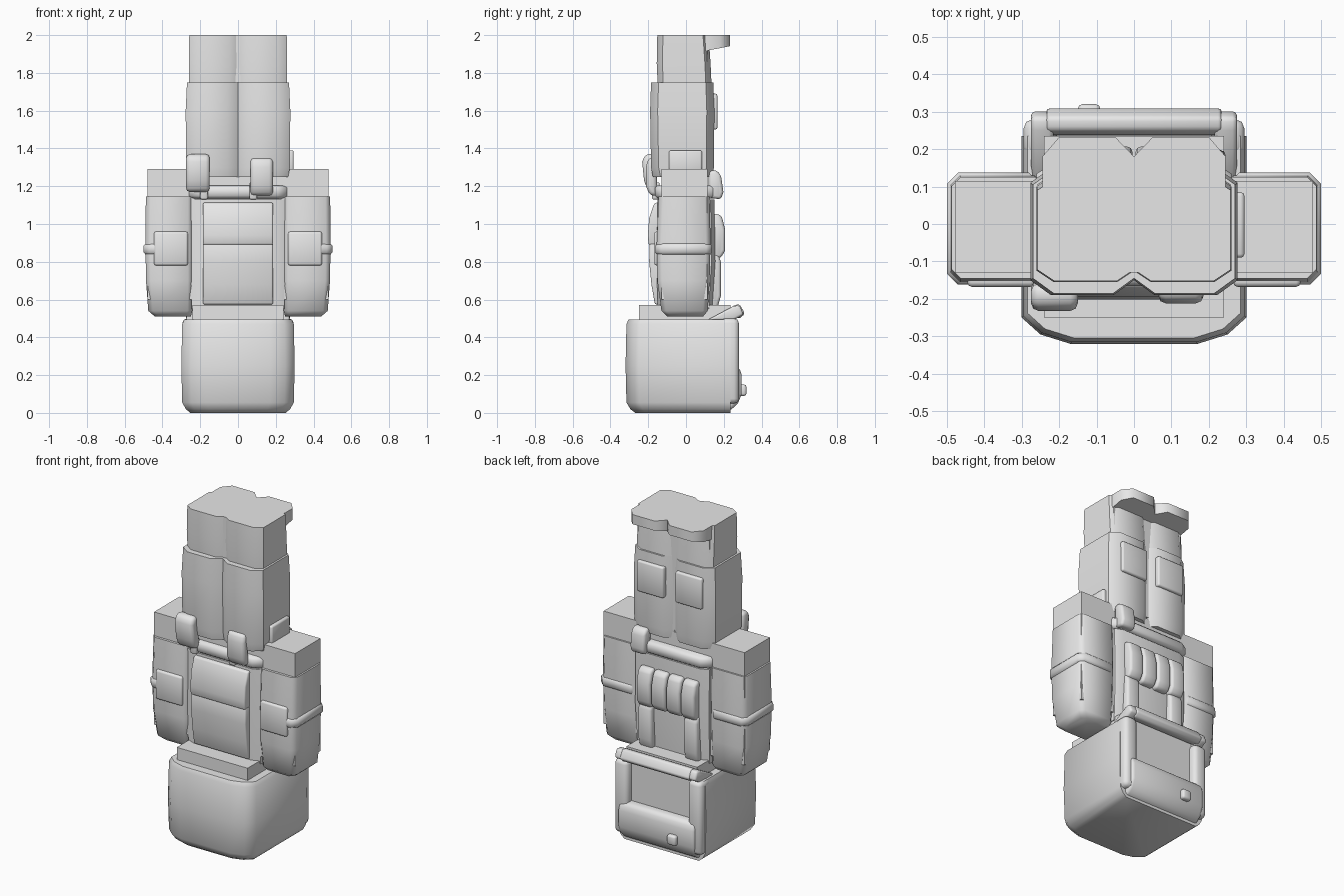
import bpy, bmesh, math

cube = bpy.data.objects.get("Cube")
if cube:
    bpy.data.objects.remove(cube, do_unlink=True)

grey = bpy.data.materials.new("plain grey")
grey.use_nodes = True
grey.diffuse_color = (0.8, 0.8, 0.8, 1)
grey.node_tree.nodes["Principled BSDF"].inputs["Base Color"].default_value = (0.8, 0.8, 0.8, 1)


def skin(name, rings, bevel=0):
    """Join equal rings of points into a closed solid."""
    bm = bmesh.new()
    loops = [[bm.verts.new(p) for p in ring] for ring in rings]
    n = len(loops[0])
    for a, b in zip(loops, loops[1:]):
        for i in range(n):
            j = (i + 1) % n
            bm.faces.new((a[i], a[j], b[j], b[i]))
    bm.faces.new(loops[0][::-1])
    bm.faces.new(loops[-1])
    bmesh.ops.recalc_face_normals(bm, faces=bm.faces)
    mesh = bpy.data.meshes.new(name)
    bm.to_mesh(mesh)
    bm.free()
    mesh.materials.append(grey)
    ob = bpy.data.objects.new(name, mesh)
    bpy.context.collection.objects.link(ob)
    bpy.ops.object.select_all(action='DESELECT')
    ob.select_set(True)
    bpy.context.view_layer.objects.active = ob
    if bevel:
        mod = ob.modifiers.new("soft edges", 'BEVEL')
        mod.width = bevel
        mod.segments = 2
        bpy.ops.object.modifier_apply(modifier=mod.name)
    bpy.ops.object.shade_smooth_by_angle(angle=math.radians(52))
    return ob


def octagon(x0, x1, y0, y1, cx, cy, z):
    return [(x0 + cx, y0, z), (x1 - cx, y0, z), (x1, y0 + cy, z), (x1, y1 - cy, z),
            (x1 - cx, y1, z), (x0 + cx, y1, z), (x0, y1 - cy, z), (x0, y0 + cy, z)]


def loft(name, cx, cy, levels):
    """Upright solid with chamfered corners; levels are z, x0, x1, y0, y1."""
    return skin(name, [octagon(x0, x1, y0, y1, cx, cy, z) for z, x0, x1, y0, y1 in levels])


def box(name, x, y, z, bevel=0):
    ring = [(x[0], y[0]), (x[1], y[0]), (x[1], y[1]), (x[0], y[1])]
    return skin(name, [[(a, b, h) for a, b in ring] for h in z], bevel)


def side_profile(name, x, outline, bevel=0):
    """Extrude a y, z outline across x."""
    return skin(name, [[(h, a, b) for a, b in outline] for h in x], bevel)


def span(s, a, b):
    return (a, b) if s > 0 else (-b, -a)


# Head and helmet shell
box("head", (-.24, .24), (-.25, .235), (.06, .57))
skin("helmet", [[(-.17 * k, -.32 * k, z), (.17 * k, -.32 * k, z), (.25 * k, -.295 * k, z),
                 (.3 * k, -.25 * k, z), (.3 * k, .235, z), (-.3 * k, .235, z),
                 (-.3 * k, -.25 * k, z), (-.25 * k, -.295 * k, z)]
                for z, k in ((0, .84), (.02, .92), (.055, .985), (.25, 1), (.47, .985), (.495, .95))])

# Raised helmet brow and its small knob
side_profile("helmet_brow", (-.26, .26),
             [(.2, .01), (.24, .015), (.275, .05), (.295, .1), (.295, .2), (.28, .245), (.2, .25)], .02)
box("brow_knob", (-.15, -.09), (.28, .32), (.09, .15), .012)

# Frame around the face opening
for s in (1, -1):
    x = span(s, .205, .295)
    box("cheek_guard", x, (.18, .28), (.05, .5), .025)
    side_profile("chin_strap", span(s, .215, .275),
                 [(.11, .49), (.25, .565), (.285, .57), (.305, .52), (.25, .49)], .012)
side_profile("chin_bar", (-.235, .235),
             [(.235, .525), (.25, .57), (.285, .575), (.312, .525), (.285, .5), (.24, .505)], .012)

# Torso, vest and front panels
box("torso", (-.24, .24), (-.13, .115), (.55, 1.29))
loft("vest", .05, .02, [(.55, -.245, .245, -.15, .14), (.8, -.25, .25, -.155, .155),
                        (1.13, -.25, .25, -.15, .15)])
side_profile("lower_front_panel", (-.185, .185),
             [(-.12, .57), (-.165, .575), (-.183, .68), (-.195, .8), (-.192, .9), (-.12, .9)], .008)
side_profile("upper_front_panel", (-.185, .185),
             [(-.12, .89), (-.198, .89), (-.202, .94), (-.195, 1.03), (-.168, 1.11), (-.12, 1.12)], .008)

# Belt with its pouches
loft("belt", .05, .03, [(1.135, -.25, .25, -.15, .15), (1.15, -.26, .26, -.165, .165),
                        (1.19, -.26, .26, -.165, .165), (1.205, -.25, .25, -.15, .15)])
side_profile("right_belt_pouch", (-.275, -.15),
             [(-.15, 1.17), (-.2, 1.17), (-.222, 1.23), (-.232, 1.33), (-.215, 1.37), (-.16, 1.37)], .02)
side_profile("left_belt_pouch", (.065, .185),
             [(-.15, 1.15), (-.19, 1.15), (-.212, 1.2), (-.212, 1.3), (-.2, 1.35), (-.16, 1.35)], .02)
side_profile("small_pouch", (.15, .245),
             [(.12, 1.14), (.185, 1.13), (.198, 1.17), (.185, 1.26), (.16, 1.285), (.12, 1.28)], .015)
for x in (-.2, .06):
    box("belt_loop", (x, x + .04), (-.18, -.14), (1.13, 1.22), .008)
box("hip_holster", (.25, .295), (-.09, .085), (1.26, 1.39), .01)

# Magazine pouches and shoulder straps
for i in range(4):
    x = -.2 + i * .1
    side_profile("magazine_pouch", (x + .004, x + .096),
                 [(.13, .82), (.185, .82), (.207, .86), (.207, .97), (.19, 1.04), (.165, 1.055), (.13, 1.05)], .018)
for s in (1, -1):
    side_profile("shoulder_strap", span(s, .11, .2),
                 [(.12, .55), (.165, .55), (.185, .62), (.185, .8), (.17, .84), (.12, .84)], .015)

# Arms with sleeves, bands and elbow pads
for s in (1, -1):
    box("hand", span(s, .24, .478), (-.13, .115), (.6, 1.29))
    levels = [(.51, .25, .44, -.1, .09), (.54, .242, .475, -.13, .115),
              (.7, .24, .487, -.152, .125), (.9, .24, .49, -.155, .13), (1.145, .24, .488, -.145, .125)]
    loft("sleeve", .025, .025, [(z, *span(s, a, b), c, d) for z, a, b, c, d in levels])
    levels = [(.835, .25, .487, -.15, .125), (.85, .25, .5, -.162, .137),
              (.885, .25, .5, -.162, .137), (.9, .25, .487, -.15, .125)]
    loft("arm_band", .03, .03, [(z, *span(s, a, b), c, d) for z, a, b, c, d in levels])
    box("elbow_pad", span(s, .265, .445), (-.168, -.1), (.78, .96), .012)

# Legs, boots, toes and knee pads
box("leg_core", (-.24, .24), (-.13, .115), (1.3, 2))
for s in (1, -1):
    levels = [(1.25, .0, .265, -.175, .14), (1.3, .0, .275, -.185, .148),
              (1.6, .0, .277, -.19, .15), (1.75, .0, .27, -.185, .145)]
    loft("trouser_leg", .055, .04, [(z, *span(s, a, b), c, d) for z, a, b, c, d in levels])
    levels = [(1.74, .0, .258, -.15, .135), (1.85, .0, .26, -.155, .13), (2, .0, .258, -.152, .12)]
    loft("boot", .045, .03, [(z, *span(s, a, b), c, d) for z, a, b, c, d in levels])
    toe = [(.0, .1), (.0, .18), (.05, .232), (.2, .232), (.245, .18), (.245, .1)]
    skin("toe_cap", [[(s * x, y, 2 - d * (1.3 - 3 * (y - .1))) for x, y in toe] for d in (.065, 0)])
    box("knee_pad", span(s, .04, .22), (.11, .166), (1.5, 1.69), .01)
